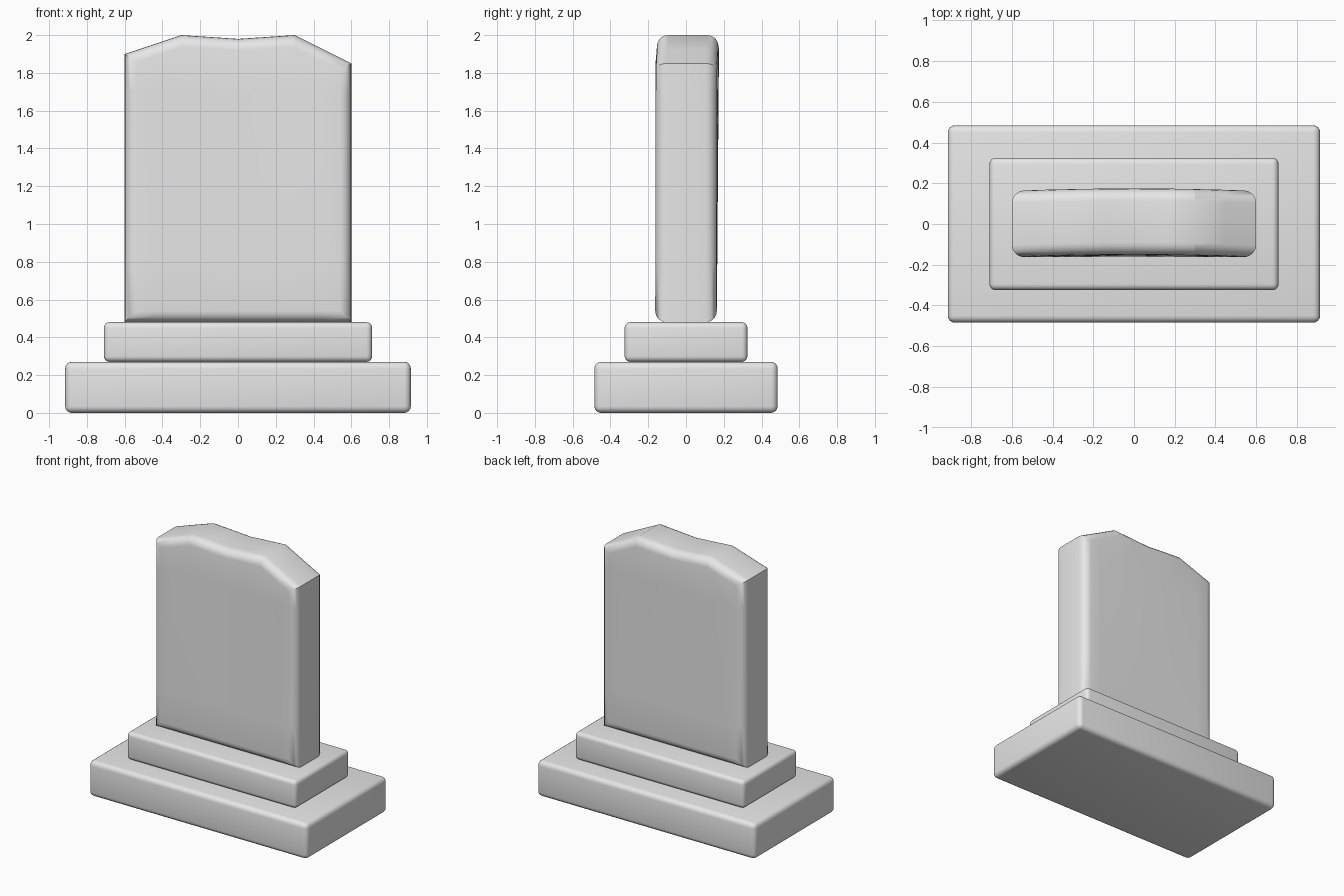
import bpy, bmesh, math

cube = bpy.data.objects.get("Cube")
if cube:
    bpy.data.objects.remove(cube, do_unlink=True)

stone_grey = bpy.data.materials.new("stone_grey")
stone_grey.use_nodes = True
GREY = (0.8, 0.8, 0.8, 1)
stone_grey.diffuse_color = GREY
stone_grey.node_tree.nodes["Principled BSDF"].inputs["Base Color"].default_value = GREY


def finish(name, bm, angle):
    bmesh.ops.recalc_face_normals(bm, faces=bm.faces)
    mesh = bpy.data.meshes.new(name)
    bm.to_mesh(mesh)
    bm.free()
    mesh.materials.append(stone_grey)
    obj = bpy.data.objects.new(name, mesh)
    bpy.context.collection.objects.link(obj)
    bpy.ops.object.select_all(action="DESELECT")
    obj.select_set(True)
    bpy.context.view_layer.objects.active = obj
    bpy.ops.object.shade_smooth_by_angle(angle=math.radians(angle))
    return obj


def rounded_block(name, width, depth, bottom, top, radius):
    bm = bmesh.new()
    bmesh.ops.create_cube(bm, size=1)
    for v in bm.verts:
        v.co.x *= width
        v.co.y *= depth
        v.co.z = top if v.co.z > 0 else bottom
    bmesh.ops.bevel(bm, geom=bm.edges[:], offset=radius, segments=4,
                    profile=0.5, affect="EDGES")
    return finish(name, bm, 40)


# Two stacked plinth steps
rounded_block("lower_plinth", 1.83, 0.97, 0, 0.27, 0.035)
rounded_block("upper_plinth", 1.42, 0.65, 0.27, 0.48, 0.03)

# Headstone: uneven crown outline, extruded through its thickness
BOTTOM, HALF = 0.48, 0.163
outline = [(-0.6, BOTTOM), (0.6, BOTTOM), (0.6, 1.85), (0.3, 2.0),
           (0, 1.98), (-0.3, 2.0), (-0.6, 1.9)]
bm = bmesh.new()
front = bm.faces.new([bm.verts.new((x, -HALF, z)) for x, z in outline])
back = bmesh.ops.extrude_face_region(bm, geom=[front], use_keep_orig=True)
for v in back["geom"]:
    if isinstance(v, bmesh.types.BMVert):
        v.co.y = HALF
bmesh.ops.recalc_face_normals(bm, faces=bm.faces)

# Round only the front and back rims, leaving the side corners crisp
rims = [e for e in bm.edges if abs(e.verts[0].co.y - e.verts[1].co.y) < 0.01]
bmesh.ops.bevel(bm, geom=rims, offset=0.06, segments=5, profile=0.5,
                affect="EDGES")

# Cut a grid, then bow the slab slightly backwards toward its crown
cuts = [((x, 0, 0), (1, 0, 0)) for x in (-0.45, -0.3, -0.15, 0, 0.15, 0.3, 0.45)]
cuts += [((0, 0, z), (0, 0, 1)) for z in (0.8, 1.1, 1.4, 1.7)]
for point, normal in cuts:
    bmesh.ops.bisect_plane(bm, geom=bm.verts[:] + bm.edges[:] + bm.faces[:],
                           dist=0.0001, plane_co=point, plane_no=normal)
for v in bm.verts:
    bow = 1 - (v.co.x / 0.6) ** 2
    v.co.y += 0.012 * bow * (v.co.z - BOTTOM) / 1.5
finish("headstone", bm, 40)
